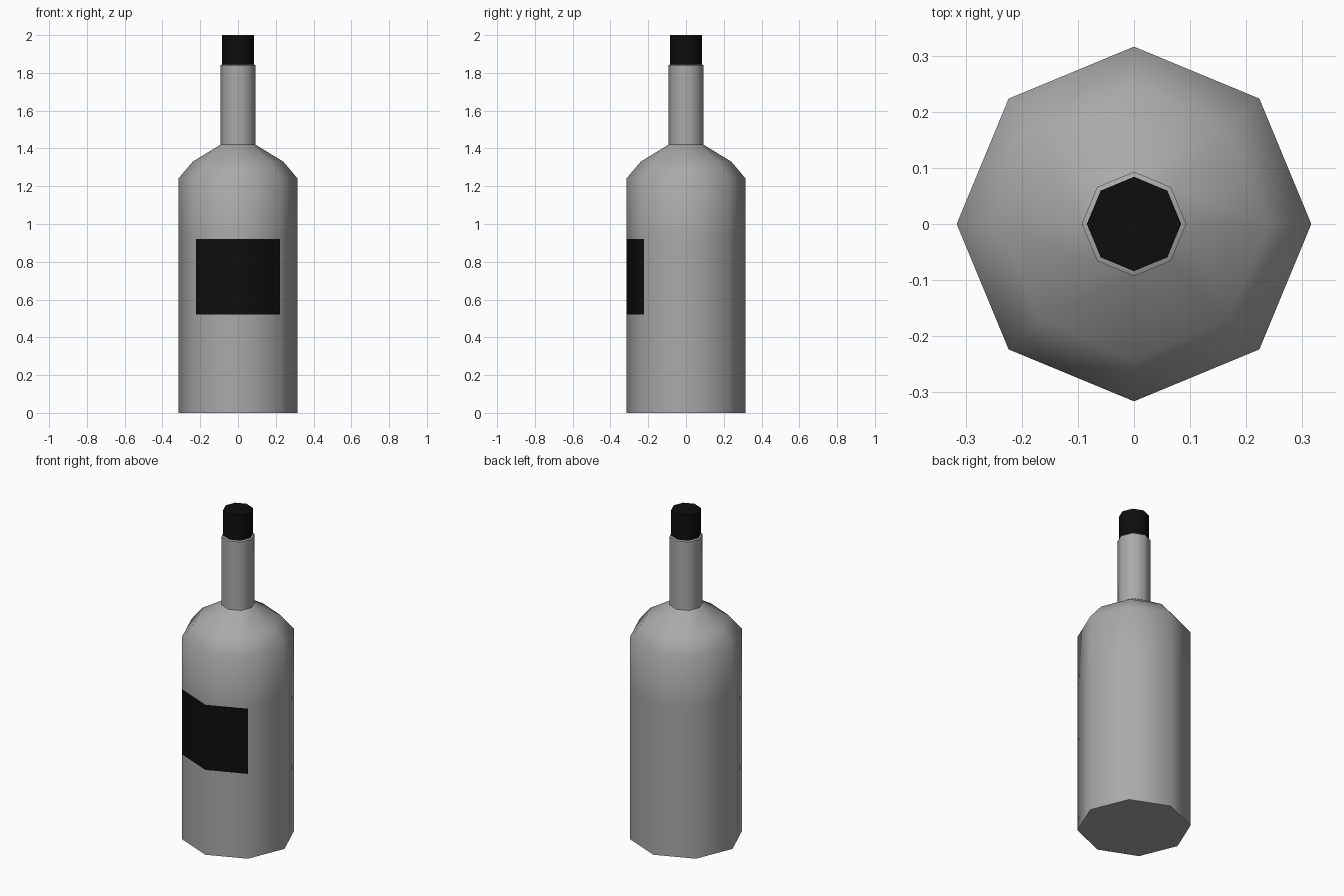
import bpy, bmesh, math

if "Cube" in bpy.data.objects:
    bpy.data.objects.remove(bpy.data.objects["Cube"])


def material(name, rgb):
    m = bpy.data.materials.new(name)
    m.diffuse_color = (*rgb, 1)
    m.use_nodes = True
    m.node_tree.nodes["Principled BSDF"].inputs["Base Color"].default_value = m.diffuse_color
    return m


GLASS = material("grey glass", (0.4, 0.4, 0.4))
BLACK = material("black", (0.004, 0.004, 0.004))


def lathe(name, profile, mats, sides=8):
    """Eight-sided turned shape with capped ends from (radius, z) points."""
    bm = bmesh.new()
    rings = [[bm.verts.new((r * math.cos(math.tau * i / sides),
                            r * math.sin(math.tau * i / sides), z))
              for i in range(sides)] for r, z in profile]
    for lo, hi in zip(rings, rings[1:]):
        for i in range(sides):
            j = (i + 1) % sides
            bm.faces.new((lo[i], lo[j], hi[j], hi[i]))
    bm.faces.new(rings[0][::-1])
    bm.faces.new(rings[-1])
    mesh = bpy.data.meshes.new(name)
    bm.to_mesh(mesh)
    bm.free()
    for m in mats:
        mesh.materials.append(m)
    ob = bpy.data.objects.new(name, mesh)
    bpy.context.collection.objects.link(ob)
    bpy.ops.object.select_all(action='DESELECT')
    ob.select_set(True)
    bpy.context.view_layer.objects.active = ob
    bpy.ops.object.shade_smooth_by_angle(angle=math.radians(50))
    return ob


# Bottle body, shoulder and neck, with rings at the label edges
bottle = lathe("bottle", [(0.316, 0), (0.316, 0.52), (0.316, 0.92), (0.316, 1.24),
                          (0.24, 1.33), (0.093, 1.42), (0.093, 1.84),
                          (0.078, 1.847)], [GLASS, BLACK])

# Label: the two front faces of the middle band
for p in bottle.data.polygons:
    if 0.52 < p.center.z < 0.92 and p.center.y < -0.2 and abs(p.center.x) < 0.2:
        p.material_index = 1

# Cap
lathe("cap", [(0.084, 1.845), (0.084, 2.0)], [BLACK])
